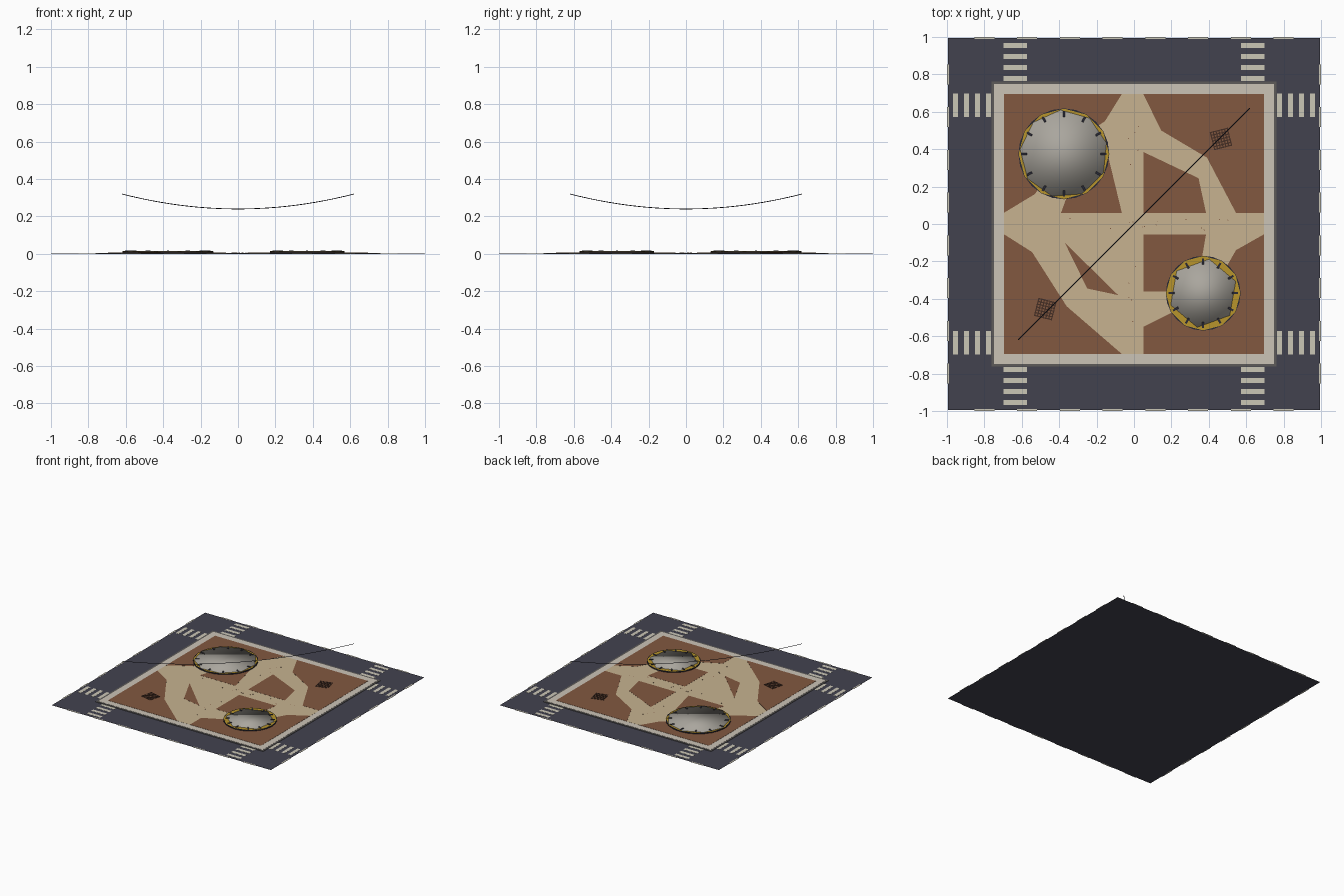
import bpy, bmesh, math, random
from mathutils import Vector

if "Cube" in bpy.data.objects:
    bpy.data.objects.remove(bpy.data.objects["Cube"])

random.seed(4)


def mat(name, rgb):
    m = bpy.data.materials.new(name)
    m.diffuse_color = (*rgb, 1)
    m.use_nodes = True
    m.node_tree.nodes["Principled BSDF"].inputs["Base Color"].default_value = m.diffuse_color
    return m


ASPHALT = mat("asphalt", (0.055, 0.055, 0.078))
PAINT = mat("road_paint", (0.60, 0.57, 0.47))
KERB = mat("kerb_grey", (0.11, 0.105, 0.10))
PAVING = mat("pale_paving", (0.60, 0.55, 0.47))
PATH = mat("sand_path", (0.57, 0.45, 0.28))
SOIL = mat("brown_soil", (0.225, 0.098, 0.051))
GOLD = mat("gold", (0.48, 0.30, 0.025))
STEEL = mat("steel", (0.40, 0.38, 0.34))
DARK = mat("dark_metal", (0.022, 0.022, 0.035))
GRATE = mat("dark_brown", (0.06, 0.028, 0.018))


def finish(name, bm, m):
    bmesh.ops.recalc_face_normals(bm, faces=bm.faces)
    me = bpy.data.meshes.new(name)
    bm.to_mesh(me)
    bm.free()
    me.materials.append(m)
    ob = bpy.data.objects.new(name, me)
    bpy.context.collection.objects.link(ob)
    return ob


def prism(bm, pts, z0, z1):
    """Extrude a flat outline from z0 to z1."""
    f = bm.faces.new([bm.verts.new((x, y, z0)) for x, y in pts])
    r = bmesh.ops.extrude_face_region(bm, geom=[f])
    up = [v for v in r["geom"] if isinstance(v, bmesh.types.BMVert)]
    bmesh.ops.translate(bm, verts=up, vec=(0, 0, z1 - z0))


def rect(cx, cy, w, d, a=0.0):
    c, s = math.cos(a), math.sin(a)
    return [(cx + c * x * w / 2 - s * y * d / 2, cy + s * x * w / 2 + c * y * d / 2)
            for x, y in ((-1, -1), (1, -1), (1, 1), (-1, 1))]


def plates(name, outlines, z0, z1, m):
    bm = bmesh.new()
    for o in outlines:
        prism(bm, o, z0, z1)
    return finish(name, bm, m)


def ring(name, cx, cy, r0, r1, z0, z1, n, m):
    """Flat hoop with a rectangular section."""
    bm = bmesh.new()
    loops = []
    for i in range(n):
        a = math.tau * i / n
        loops.append([bm.verts.new((cx + r * math.cos(a), cy + r * math.sin(a), z))
                      for r, z in ((r0, z0), (r1, z0), (r1, z1), (r0, z1))])
    for i in range(n):
        A, B = loops[i], loops[(i + 1) % n]
        for k in range(4):
            bm.faces.new((A[k], A[(k + 1) % 4], B[(k + 1) % 4], B[k]))
    return finish(name, bm, m)


# Road slab and painted markings
plates("road", [rect(0, 0, 1.99, 1.99)], 0, 0.001, ASPHALT)
bars, dashes = [], []
for s in (-1, 1):
    for t in (-1, 1):
        for k in range(4):
            p = s * (0.778 + 0.059 * k)
            bars += [rect(t * 0.635, p, 0.125, 0.028), rect(p, t * 0.635, 0.028, 0.125)]
    for k in range(8):
        p = -0.80 + 0.2286 * k
        dashes += [rect(p, s * 0.994, 0.107, 0.012), rect(s * 0.994, p, 0.012, 0.107)]
plates("crosswalks", bars, 0.001, 0.0018, PAINT)
plates("lane_dashes", dashes, 0.0, 0.0018, PAINT)

# Block: kerb, pavement, path surface
plates("kerb", [rect(0, 0, 1.525, 1.525)], 0.001, 0.004, KERB)
plates("pavement", [rect(0, 0, 1.495, 1.495)], 0.003, 0.005, PAVING)
plates("path_surface", [rect(0, 0, 1.39, 1.39)], 0.004, 0.0057, PATH)

# Planting beds between the winding paths
beds = [
    [(-.695, .695), (-.065, .695), (-.155, .55), (-.35, .42), (-.53, .16), (-.695, .06)],
    [(-.39, .06), (-.065, .06), (-.14, .37), (-.35, .17)],
    [(.05, .695), (.695, .695), (.695, .06), (.545, .06), (.39, .355), (.145, .50)],
    [(.05, .385), (.345, .245), (.385, .06), (.05, .06)],
    [(-.695, -.055), (-.545, -.15), (-.36, -.44), (-.065, -.695), (-.695, -.695)],
    [(-.37, -.10), (-.085, -.38), (-.25, -.345)],
    [(.05, -.055), (.385, -.055), (.36, -.20), (.19, -.36), (.05, -.36)],
    [(.05, -.55), (.23, -.46), (.42, -.36), (.545, -.14), (.695, -.055), (.695, -.695), (.05, -.695)],
]
plates("planting_beds", beds, 0.005, 0.0064, SOIL)

# Scattered pebbles on the paths
peb = []
for i in range(24):
    t = random.uniform(-.6, .6)
    o = random.uniform(-.035, .035)
    x, y = (t, o) if i % 2 else (o, t)
    peb.append(rect(x, y, 0.005, 0.005, t))
plates("pebbles", peb, 0.0055, 0.0075, SOIL)


# Round covers: dark base hoop, gold rims, shaded steel lid, dark clips
def cover(label, cx, cy, r, lid_r, sides, turn):
    ring(label + "_base_hoop", cx, cy, r - 0.015, r, 0.006, 0.0135, 24, DARK)
    ring(label + "_gold_rim", cx, cy, lid_r - 0.04, r - 0.001, 0.0115, 0.0145, 12, GOLD)
    pts = [(cx + lid_r * math.cos(turn + math.tau * i / sides),
            cy + lid_r * math.sin(turn + math.tau * i / sides)) for i in range(sides)]
    lid = plates(label + "_lid", [pts], 0.006, 0.0155, STEEL)
    for p in lid.data.polygons:
        p.use_smooth = True
    clips = []
    for i in range(12):
        a = math.tau * i / 12
        d = r - 0.03
        clips.append(rect(cx + d * math.cos(a), cy + d * math.sin(a), 0.032, 0.011, a))
    plates(label + "_clips", clips, 0.013, 0.0175, DARK)


cover("large_cover", -0.375, 0.375, 0.243, 0.235, 9, 0.25)
cover("small_cover", 0.37, -0.37, 0.20, 0.185, 6, 0.35)

# Drain grates: small woven grids
for label, cx, cy, a in (("back", .465, .455, 0.25), ("front", -.475, -.455, -0.25)):
    c, s = math.cos(a), math.sin(a)
    strips = []
    for k in range(7):
        o = (k - 3) * 0.0155
        strips.append(rect(cx - s * o, cy + c * o, 0.1, 0.006, a))
        strips.append(rect(cx + c * o, cy + s * o, 0.006, 0.1, a))
    plates(label + "_grate", strips, 0.006, 0.009, GRATE)

# Sagging overhead cable across the diagonal
cu = bpy.data.curves.new("overhead_cable", "CURVE")
cu.dimensions = "3D"
sp = cu.splines.new("POLY")
N = 24
sp.points.add(N)
for i, p in enumerate(sp.points):
    t = 2 * i / N - 1
    p.co = (0.62 * t, 0.62 * t, 0.24 + 0.08 * t * t, 1)
cu.bevel_depth = 0.002
cu.bevel_resolution = 0
cu.use_fill_caps = True
cu.materials.append(DARK)
bpy.context.collection.objects.link(bpy.data.objects.new("overhead_cable", cu))
